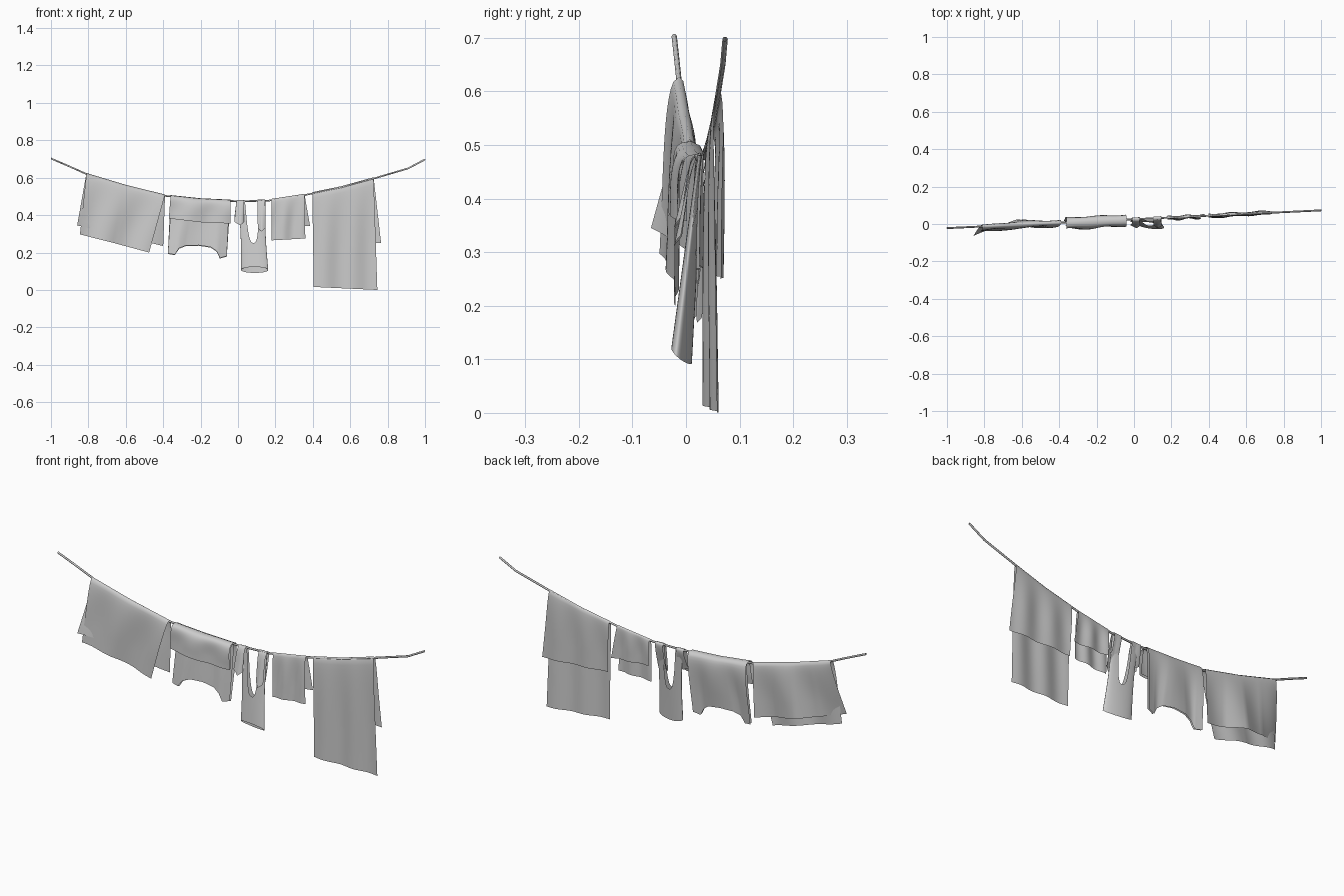
import bpy, math
from mathutils import Vector

if "Cube" in bpy.data.objects:
    bpy.data.objects.remove(bpy.data.objects["Cube"])

# sagging line, as (x, z) points; depth changes linearly along it
ROPE = [(-1, .703), (-.9, .66), (-.8, .615), (-.6, .555), (-.39, .503), (-.2, .483), (0, .474),
        (.16, .477), (.35, .506), (.55, .547), (.72, .594), (.91, .65), (1, .698)]


def rope_at(x):
    for (x0, z0), (x1, z1) in zip(ROPE, ROPE[1:]):
        if x <= x1:
            return Vector((x, -.022 + .0475 * (x + 1), z0 + (z1 - z0) * (x - x0) / (x1 - x0)))


def along(pts, u):
    """Point on an evenly spaced polyline, u from 0 to 1."""
    f = u * (len(pts) - 1)
    i = min(int(f), len(pts) - 2)
    return Vector(pts[i]).lerp(Vector(pts[i + 1]), f - i)


def grid_mesh(name, rows, closed=False):
    n = len(rows[0])
    faces = [(r * n + c, r * n + (c + 1) % n, (r + 1) * n + (c + 1) % n, (r + 1) * n + c)
             for r in range(len(rows) - 1) for c in range(n if closed else n - 1)]
    me = bpy.data.meshes.new(name)
    me.from_pydata([p for row in rows for p in row], [], faces)
    me.shade_smooth()
    ob = bpy.data.objects.new(name, me)
    bpy.context.collection.objects.link(ob)
    return ob


def drape(name, x0, x1, front, back, bulge=.01, wave=.006, freq=2.0, phase=0, dy=0, nu=36, nv=14):
    """Cloth folded over the line; front and back list the lower hems from left to right."""
    rows = []
    for j in range(-nv, nv + 1):
        side = -1 if j < 0 else 1
        t = (abs(j) / nv) ** 1.4
        row = []
        for i in range(nu + 1):
            u = i / nu
            top = rope_at(x0 + (x1 - x0) * u) + Vector((0, 0, .007))
            p = top.lerp(along(front if j < 0 else back, u), t)
            p.y += side * (bulge * math.sin(math.pi * t ** .4) + dy * t)
            p.y += wave * math.sin(math.pi * min(1, t * 1.25) * .6) * math.sin(
                2 * math.pi * freq * u + phase + side * .6 + t)
            row.append(p)
        rows.append(row)
    return grid_mesh(name, rows)


# the line
cu = bpy.data.curves.new("clothes_line", 'CURVE')
cu.dimensions = '3D'
cu.bevel_depth = .005
cu.bevel_resolution = 1
sp = cu.splines.new('POLY')
sp.points.add(len(ROPE) - 1)
for q, (x, z) in zip(sp.points, ROPE):
    q.co = (*rope_at(x), 1)
bpy.context.collection.objects.link(bpy.data.objects.new("clothes_line", cu))

# wide cloth on the left; its back half swings forward at the outer corner
drape("left_cloth", -.81, -.39,
      [(-.845, -.052, .297), (-.66, -.022, .25), (-.475, -.015, .20)],
      [(-.86, -.072, .345), (-.745, -.01, .318), (-.63, .018, .29), (-.51, .008, .262), (-.40, .02, .235)],
      bulge=.014, wave=.007, freq=1.8)

# shirt hung upside down, two layers, neck opening at the bottom of the back half
hem = [(-.37, -.02, .382), (-.2, -.018, .362), (-.04, .0, .355)]
neck = [(-.375, .008, .192), (-.338, .008, .186), (-.315, .01, .22), (-.28, .012, .234), (-.21, .015, .236),
        (-.145, .018, .226), (-.115, .018, .205), (-.097, .018, .168), (-.06, .02, .178)]
drape("shirt_outer", -.36, -.04, hem, neck, bulge=.026, wave=.006, freq=1.7, phase=1, dy=.006, nu=48)
drape("shirt_inner", -.355, -.045, [(x, y, z + .003) for x, y, z in hem],
      [(x, y, z + .003) for x, y, z in neck], bulge=.01, wave=.005, freq=1.7, phase=1, dy=-.004, nu=48)

# tank top: open tube with a deep neck, hung by its straps
rows = []
NT, NR = 96, 14
for r in range(NR + 1):
    t = r / NR
    row = []
    for k in range(NT):
        a = 2 * math.pi * k / NT
        u = math.cos(a)
        top = .48
        if abs(u) < .5:
            top = .252 + .228 * (1 - math.sqrt(1 - (abs(u) / .5) ** 3))
        z = top + (.107 - .016 * math.sin(a) - top) * t
        d = (.48 - z) / .375                       # 0 at the line, 1 at the hem
        x = .073 + .016 * d + (.073 - .006 * math.sin(math.pi * d)) * u
        y = .027 - .036 * d - .01 * u * d + (.006 + .012 * d) * math.sin(a)
        row.append((x, y, z))
    rows.append(row)
grid_mesh("tank_top", rows, closed=True)

# strap ends folded over the line
for name, x0, x1, lo in (("strap_left", -.008, .03, .345), ("strap_right", .103, .145, .312)):
    s = -.012 if x0 < 0 else .003
    drape(name, x0, x1,
          [(x0 + s, -.008, lo + .02), ((x0 + x1) / 2, -.022, lo), (x1 + .003, -.01, lo + .02)],
          [(x0 + s, .008, lo + .035), ((x0 + x1) / 2, .012, lo + .02), (x1 + .003, .01, lo + .035)],
          bulge=.012, wave=.002, freq=1, nu=10)

# small towel
drape("small_towel", .178, .355,
      [(.178, .02, .265), (.36, .03, .275)],
      [(.182, .038, .35), (.385, .05, .342)], bulge=.007, wave=.005, freq=1.8, phase=.5)

# long towel on the right
drape("long_towel", .397, .725,
      [(.405, .031, .016), (.575, .046, .008), (.745, .06, 0)],
      [(.405, .05, .262), (.765, .07, .25)], bulge=.009, wave=.005, freq=2.2, phase=2)
